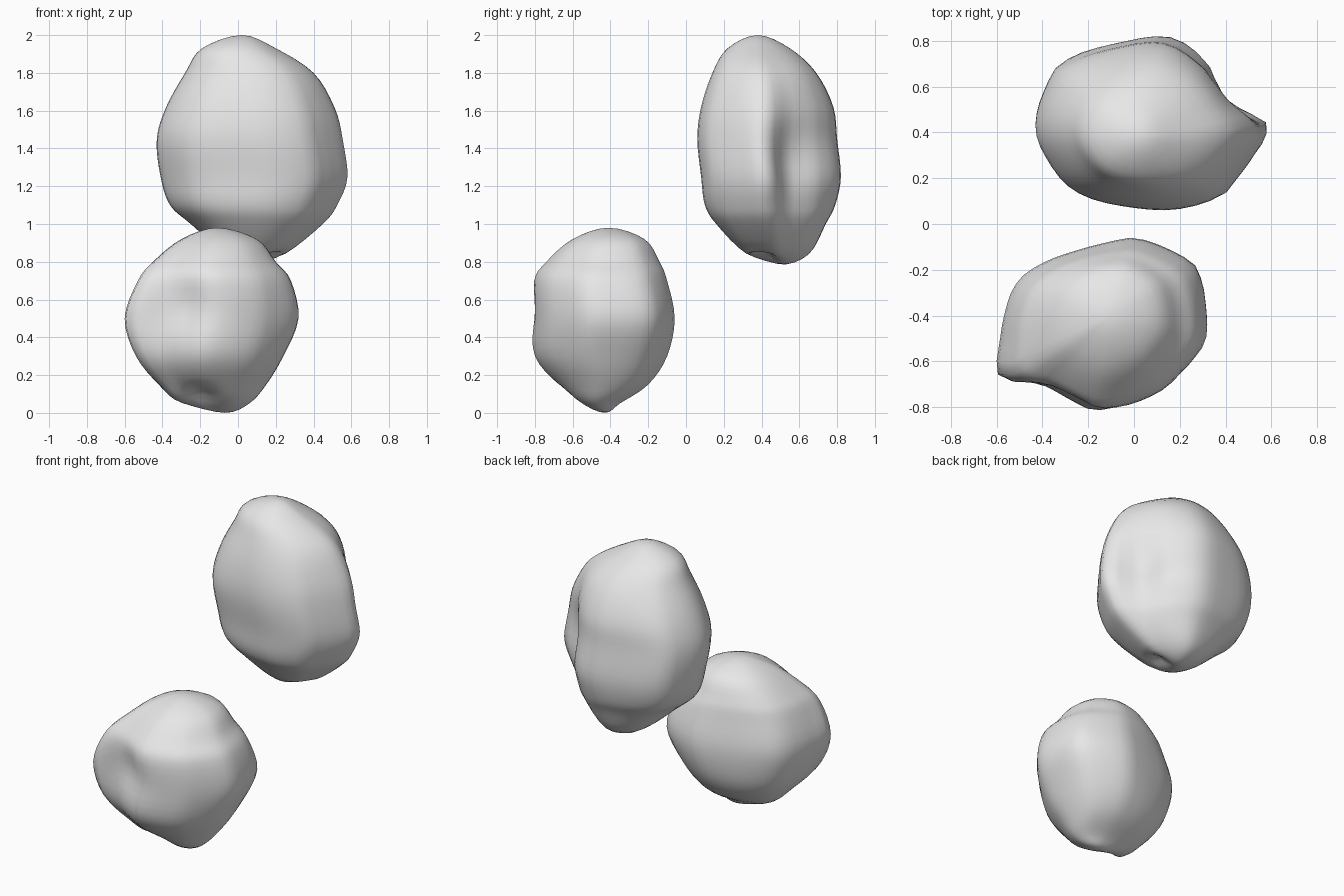
import bpy, bmesh, math
from mathutils import Vector

if "Cube" in bpy.data.objects:
    bpy.data.objects.remove(bpy.data.objects["Cube"])

SIDES = 48
STEPS = 4

# One plain stone colour
stone = bpy.data.materials.new("stone grey")
stone.use_nodes = True
grey = (0.8, 0.8, 0.8, 1)
stone.diffuse_color = grey
stone.node_tree.nodes["Principled BSDF"].inputs["Base Color"].default_value = grey


def smooth_point(a, b, c, d, t):
    """Point on a Catmull-Rom curve between b and c."""
    a, b, c, d = (Vector(p) for p in (a, b, c, d))
    return (b * 2 + (c - a) * t + (a * 2 - b * 5 + c * 4 - d) * t**2
            + (b * 3 - a - c * 3 + d) * t**3) / 2


def unit_outline(points):
    """Closed plan outline, smoothed, scaled to a unit box, sampled by angle."""
    n = len(points)
    curve = [smooth_point(points[i - 1], points[i], points[(i + 1) % n],
                          points[(i + 2) % n], k / 12)
             for i in range(n) for k in range(12)]
    low = Vector([min(p[i] for p in curve) for i in range(2)])
    high = Vector([max(p[i] for p in curve) for i in range(2)])
    mid, half = (low + high) / 2, (high - low) / 2
    curve = [Vector(((p.x - mid.x) / half.x, (p.y - mid.y) / half.y)) for p in curve]
    samples = []
    for s in range(SIDES):
        ray = Vector((math.cos(math.tau * s / SIDES), math.sin(math.tau * s / SIDES)))
        best = max(curve, key=lambda p: p.normalized().dot(ray))
        samples.append((ray, ray * best.length))
    return samples


def section(row, samples, weight):
    """Ring at one height, filling the row's width and depth exactly."""
    z, x0, x1, y0, y1 = row
    ring = [circle.lerp(shaped, weight) for circle, shaped in samples]
    xs, ys = [p.x for p in ring], [p.y for p in ring]

    def fit(value, values, start, end):
        return start + (value - min(values)) / (max(values) - min(values)) * (end - start)

    return [Vector((fit(p.x, xs, x0, x1), fit(p.y, ys, y0, y1), z)) for p in ring]


def swap(row):
    """Row mirrored across a pole, so that the cap comes out round."""
    z, x0, x1, y0, y1 = row
    return (z, x1, x0, y1, y0)


def build_rock(name, rows, plan, corner_height, corner_reach, dents):
    samples = unit_outline(plan)
    padded = [swap(rows[1])] + rows + [swap(rows[-2])]
    levels = [smooth_point(*padded[i:i + 4], k / STEPS)
              for i in range(len(rows) - 1) for k in range(STEPS)][1:]

    # Skin the rings and close both poles
    bm = bmesh.new()
    rings = []
    for row in levels:
        weight = math.exp(-((row[0] - corner_height) / corner_reach) ** 2)
        rings.append([bm.verts.new(p) for p in section(row, samples, weight)])
    poles = [bm.verts.new((r[1], r[3], r[0])) for r in (rows[0], rows[-1])]
    for s in range(SIDES):
        e = (s + 1) % SIDES
        for lower, upper in zip(rings, rings[1:]):
            bm.faces.new((lower[s], lower[e], upper[e], upper[s]))
        bm.faces.new((poles[0], rings[0][e], rings[0][s]))
        bm.faces.new((poles[1], rings[-1][s], rings[-1][e]))

    # Press in the hollows and pull out the knobs
    for centre, radius, push in dents:
        for v in bm.verts:
            distance = (v.co - Vector(centre)).length
            v.co += Vector(push) * math.exp(-(distance / radius) ** 2)
    bmesh.ops.recalc_face_normals(bm, faces=bm.faces)

    mesh = bpy.data.meshes.new(name)
    bm.to_mesh(mesh)
    bm.free()
    mesh.materials.append(stone)
    mesh.polygons.foreach_set("use_smooth", [True] * len(mesh.polygons))
    rock = bpy.data.objects.new(name, mesh)
    bpy.context.collection.objects.link(rock)


# Tall rock at the back: rows are height, x range, y range
build_rock(
    "tall_rock",
    [(0.78, 0.1, 0.1, 0.49, 0.49),
     (0.84, -0.06, 0.25, 0.32, 0.65),
     (1, -0.25, 0.45, 0.16, 0.74),
     (1.1, -0.36, 0.53, 0.1, 0.79),
     (1.25, -0.41, 0.59, 0.08, 0.82),
     (1.45, -0.43, 0.56, 0.06, 0.8),
     (1.62, -0.38, 0.51, 0.08, 0.78),
     (1.8, -0.28, 0.4, 0.14, 0.69),
     (1.93, -0.19, 0.2, 0.22, 0.55),
     (2, 0.02, 0.02, 0.38, 0.38)],
    [(0.59, 0.4), (0.55, 0.47), (0.42, 0.56), (0.32, 0.7), (0.2, 0.8),
     (0.05, 0.82), (-0.29, 0.73), (-0.39, 0.6), (-0.43, 0.42), (-0.36, 0.26),
     (-0.26, 0.15), (-0.1, 0.09), (0.17, 0.06), (0.37, 0.11), (0.45, 0.19)],
    1.3, 0.5,
    [((0.45, 0.53, 1.3), 0.16, (-0.04, -0.02, 0)),
     ((0.15, 0.42, 0.8), 0.07, (0, 0, 0.06))])

# Round rock at the front
build_rock(
    "round_rock",
    [(0, -0.07, -0.07, -0.43, -0.43),
     (0.05, -0.3, 0.06, -0.57, -0.35),
     (0.15, -0.42, 0.15, -0.68, -0.2),
     (0.3, -0.54, 0.24, -0.8, -0.1),
     (0.5, -0.6, 0.32, -0.82, -0.06),
     (0.7, -0.53, 0.28, -0.81, -0.1),
     (0.8, -0.45, 0.2, -0.74, -0.14),
     (0.92, -0.3, 0.1, -0.6, -0.22),
     (0.98, -0.11, -0.11, -0.41, -0.41)],
    [(0.32, -0.42), (0.29, -0.22), (0.22, -0.14), (0.03, -0.06), (-0.1, -0.07),
     (-0.39, -0.16), (-0.53, -0.28), (-0.59, -0.52), (-0.6, -0.64), (-0.55, -0.68),
     (-0.41, -0.7), (-0.28, -0.77), (-0.15, -0.82), (0.09, -0.74), (0.2, -0.65),
     (0.3, -0.53)],
    0.5, 0.42,
    [((-0.24, -0.76, 0.56), 0.13, (0.01, 0.05, 0)),
     ((-0.2, -0.58, 0.06), 0.1, (0, 0.02, 0.05))])
